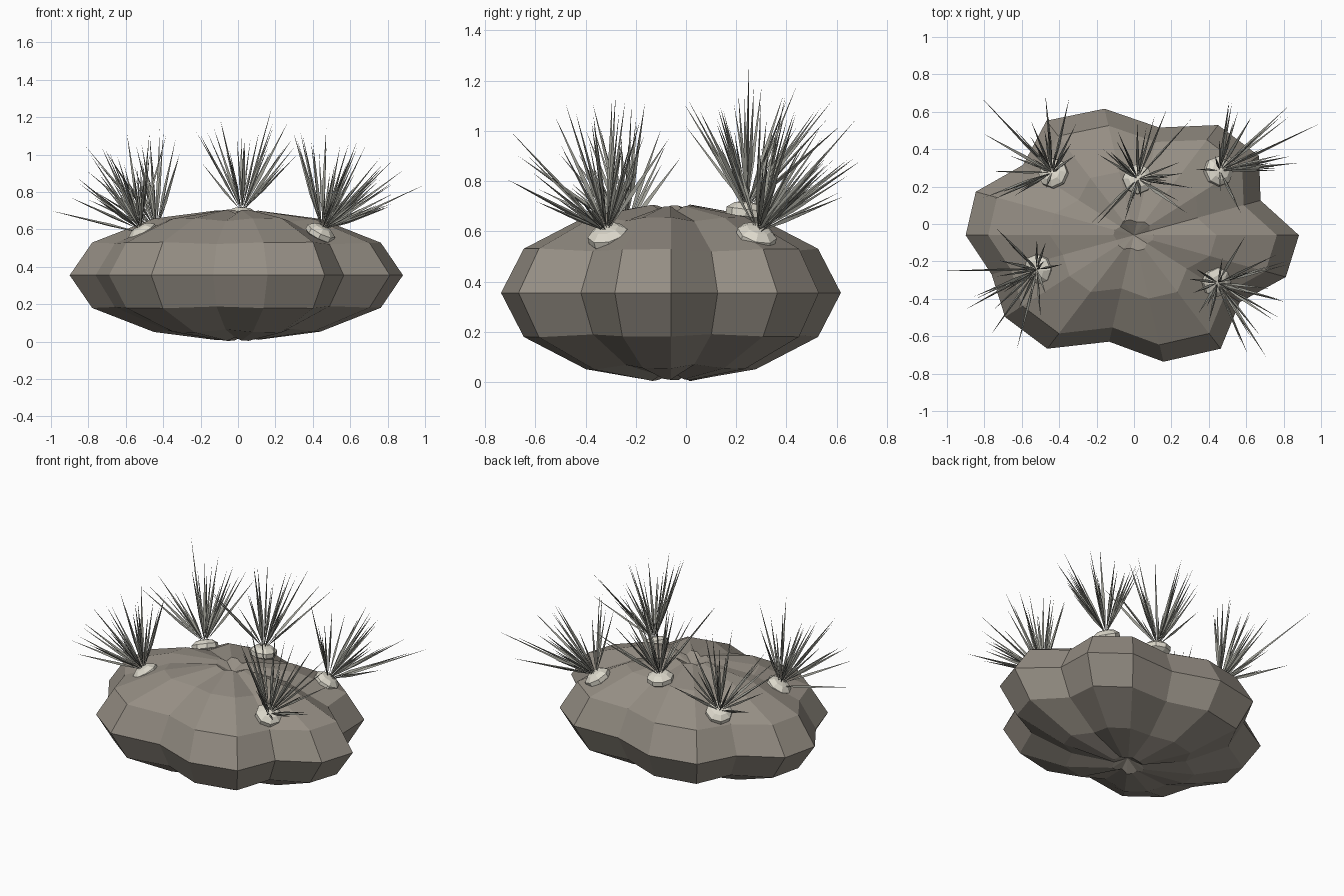
import bpy, bmesh, math, random
from mathutils import Vector

if "Cube" in bpy.data.objects:
    bpy.data.objects.remove(bpy.data.objects["Cube"])
random.seed(7)


def material(name, rgb):
    m = bpy.data.materials.new(name)
    m.diffuse_color = (*rgb, 1)
    m.use_nodes = True
    m.node_tree.nodes["Principled BSDF"].inputs["Base Color"].default_value = m.diffuse_color
    return m


def finish(name, bm, mat):
    bmesh.ops.recalc_face_normals(bm, faces=bm.faces)
    me = bpy.data.meshes.new(name)
    bm.to_mesh(me)
    bm.free()
    me.materials.append(mat)
    ob = bpy.data.objects.new(name, me)
    bpy.context.collection.objects.link(ob)
    return ob


stone = material("stone", (0.30, 0.27, 0.23))
pale = material("pale_bulb", (0.72, 0.69, 0.60))
grass = material("grass", (0.33, 0.33, 0.29))

# lumpy boulder: squashed 18-sided sphere with a radial factor per meridian
LOBES = [.98, .80, .97, 1.0, .86, 1.01, 1.04, .86, 1.0,
         1.0, .90, 1.0, 1.03, .85, 1.01, 1.03, .82, .96]
bm = bmesh.new()
rings = []
for lat in (-83, -60, -30, 0, 30, 60, 83):
    c, s = math.cos(math.radians(lat)), math.sin(math.radians(lat))
    ring = []
    for i, f in enumerate(LOBES):
        a = i * math.tau / len(LOBES)
        fz = 1 - 0.3 * (1 - f)
        ring.append(bm.verts.new((.9 * f * c * math.cos(a), -.06 + .68 * f * c * math.sin(a),
                                  .355 + .35 * s * fz)))
    rings.append(ring)
n = len(LOBES)
for lo, hi in zip(rings, rings[1:]):
    for i in range(n):
        j = (i + 1) % n
        bm.faces.new((lo[i], lo[j], hi[j], hi[i]))
# dimpled poles
for ring, z in ((rings[0], .06), (rings[-1], .65)):
    tip = bm.verts.new((0, -.06, z))
    for i in range(n):
        bm.faces.new((ring[i], ring[(i + 1) % n], tip))
for v in bm.verts:
    v.co.z = max(v.co.z, 0)
finish("boulder", bm, stone)


def blade(bm, base, tip, w):
    # thin three-sided spike, widest a third of the way up
    d = tip - base
    side = d.cross(Vector((random.uniform(-1, 1), random.uniform(-1, 1), .3))).normalized()
    other = d.normalized().cross(side)
    mid = base + d * .35
    b, t = bm.verts.new(base), bm.verts.new(tip)
    m = [bm.verts.new(mid + (side * math.cos(k) + other * math.sin(k)) * w)
         for k in (0, math.tau / 3, 2 * math.tau / 3)]
    for i in range(3):
        j = (i + 1) % 3
        bm.faces.new((b, m[j], m[i]))
        bm.faces.new((t, m[i], m[j]))


# tufts: base, growth axis, and one outermost tip
TUFTS = [
    ("front_left", (-.51, -.24, .58), (-.55, -.2, 1), (-1, -.25, .70)),
    ("front_right", (.44, -.31, .58), (.5, -.25, 1), (.61, -.70, 1.0)),
    ("back_left", (-.43, .27, .58), (-.4, .35, 1), (-.82, .68, 1.05)),
    ("back_right", (.45, .28, .58), (.5, .3, 1), (1, .54, .84)),
    ("back_middle", (.02, .24, .675), (.02, .12, 1), (.18, .25, 1.25)),
]
for name, base, axis, far in TUFTS:
    base, axis = Vector(base), Vector(axis).normalized()
    turn = Vector((0, 0, 1)).rotation_difference(axis)
    # faceted bulb
    bm = bmesh.new()
    bmesh.ops.create_uvsphere(bm, u_segments=8, v_segments=5, radius=1)
    for v in bm.verts:
        v.co = base + turn @ Vector((v.co.x * .085, v.co.y * .085, v.co.z * .045))
    finish(name + "_bulb", bm, pale)
    # spiky leaves fanned around the axis
    bm = bmesh.new()
    blade(bm, base, Vector(far), .009)
    count = 0
    while count < 27:
        t = math.radians(46) * math.sqrt(random.random())
        a = random.uniform(0, math.tau)
        d = turn @ Vector((math.sin(t) * math.cos(a), math.sin(t) * math.sin(a), math.cos(t)))
        start = base + axis * .02 + d * .02
        tip = start + d * random.uniform(.33, .54)
        if abs(tip.x) > .97 or abs(tip.y) > .72 or tip.z > 1.2 or tip.z < .6:
            continue
        blade(bm, start, tip, random.uniform(.007, .011))
        count += 1
    finish(name + "_leaves", bm, grass)
